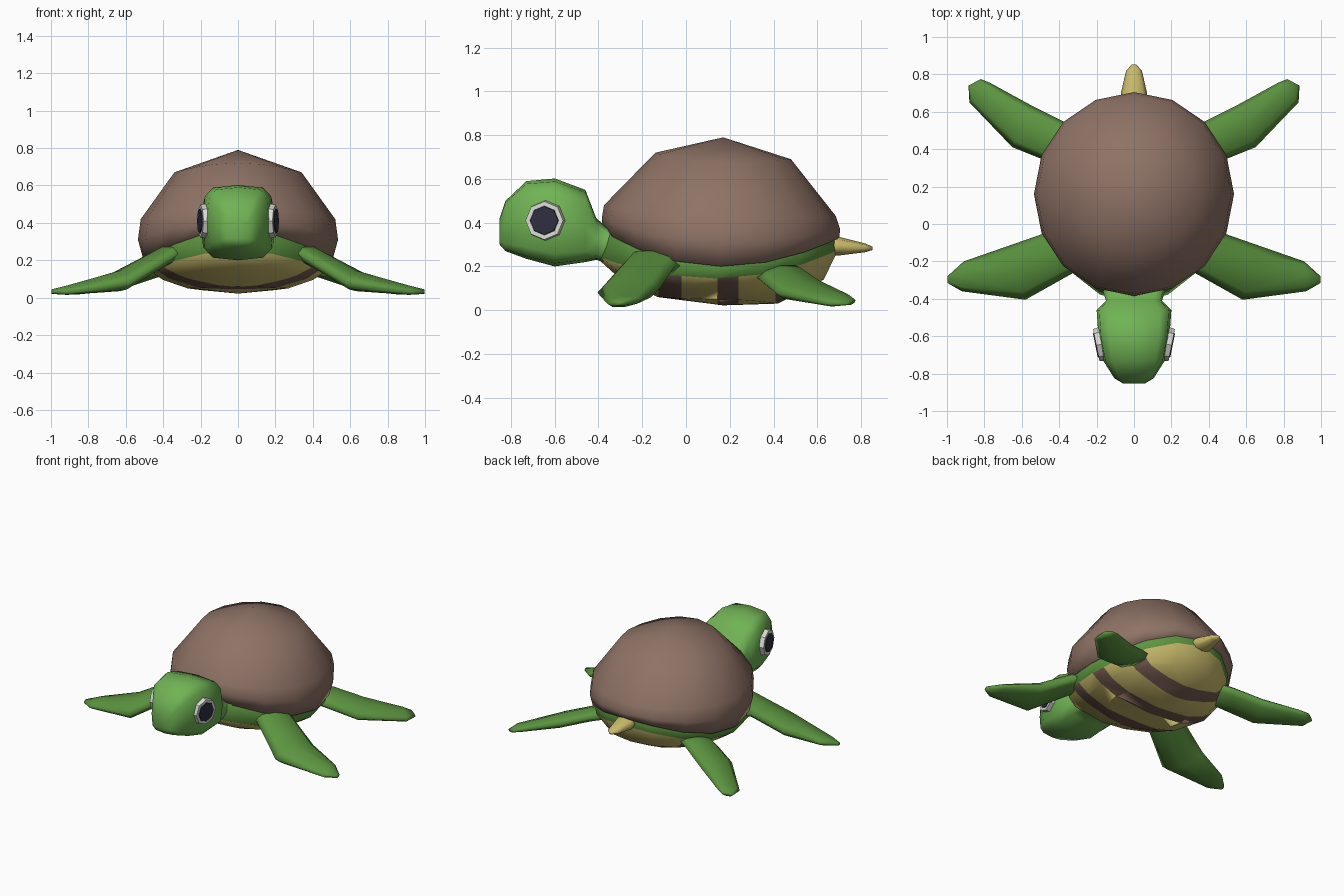
import bpy, bmesh
from math import cos, sin, pi, copysign
from mathutils import Vector

if "Cube" in bpy.data.objects:
    bpy.data.objects.remove(bpy.data.objects["Cube"])


def material(name, *srgb):
    col = [c / 12.92 if c < 0.04 else ((c + 0.055) / 1.055) ** 2.4 for c in srgb] + [1]
    m = bpy.data.materials.new(name)
    m.use_nodes = True
    m.diffuse_color = col
    node = m.node_tree.nodes["Principled BSDF"]
    node.inputs["Base Color"].default_value = col
    node.inputs["Roughness"].default_value = 0.8
    return m


SHELL = material("shell_brown", 0.56, 0.45, 0.40)
HEAD = material("head_green", 0.44, 0.70, 0.33)
SKIN = material("skin_green", 0.36, 0.58, 0.25)
BELLY = material("belly_yellow", 0.79, 0.73, 0.42)
STRIPE = material("stripe_brown", 0.45, 0.35, 0.31)
WHITE = material("eye_white", 0.86, 0.86, 0.84)
PUPIL = material("pupil_dark", 0.18, 0.18, 0.25)


def finish(name, bm, mats, smooth=True):
    bmesh.ops.recalc_face_normals(bm, faces=bm.faces)
    me = bpy.data.meshes.new(name)
    bm.to_mesh(me)
    bm.free()
    for m in mats:
        me.materials.append(m)
    if smooth:
        me.shade_smooth()
    ob = bpy.data.objects.new(name, me)
    bpy.context.collection.objects.link(ob)
    return ob


def loft(rings):
    """Skin a list of point rings and cap both ends."""
    bm = bmesh.new()
    rows = [[bm.verts.new(p) for p in ring] for ring in rings]
    n = len(rows[0])
    for a, b in zip(rows, rows[1:]):
        for i in range(n):
            j = (i + 1) % n
            bm.faces.new((a[i], a[j], b[j], b[i]))
    bm.faces.new(rows[0])
    bm.faces.new(rows[-1])
    bmesh.ops.remove_doubles(bm, verts=bm.verts, dist=0.0005)
    return bm


def saddle_ring(rx, y_front, y_back, z_side, z_front, z_back, n=16):
    """Oval ring whose front and back ends rise above its sides."""
    pts = []
    for i in range(n):
        c, s = cos(2 * pi * i / n), sin(2 * pi * i / n)
        end = z_back if s > 0 else z_front
        y = (y_front + y_back) / 2 + s * (y_back - y_front) / 2
        pts.append((rx * c, y, z_side + s * s * (end - z_side)))
    return pts


def box_ring(y, z_low, z_high, rx, power=0.5, n=12):
    """Rounded-square ring facing along y."""
    pts = []
    for i in range(n):
        c, s = cos(2 * pi * i / n), sin(2 * pi * i / n)
        x = copysign(abs(c) ** power, c) * rx
        z = copysign(abs(s) ** power, s) * (z_high - z_low) / 2
        pts.append((x, y, (z_low + z_high) / 2 + z))
    return pts


# Shell dome
finish("shell", loft([saddle_ring(*r) for r in (
    (0.505, -0.38, 0.70, 0.20, 0.36, 0.33),
    (0.535, -0.385, 0.705, 0.31, 0.42, 0.37),
    (0.52, -0.375, 0.685, 0.42, 0.48, 0.43),
    (0.34, -0.14, 0.48, 0.67, 0.72, 0.69),
    (0, 0.17, 0.17, 0.79, 0.79, 0.79))]), [SHELL])

# Body: green upper band, yellow belly with cross stripes
body = loft([saddle_ring(*r) for r in (
    (0.46, -0.36, 0.67, 0.28, 0.41, 0.38),
    (0.49, -0.385, 0.69, 0.20, 0.36, 0.33),
    (0.475, -0.42, 0.695, 0.145, 0.25, 0.275),
    (0.40, -0.32, 0.63, 0.095, 0.16, 0.14),
    (0.27, -0.13, 0.42, 0.05, 0.06, 0.03),
    (0, 0.17, 0.17, 0.022, 0.022, 0.022))])
body.faces.ensure_lookup_table()
skin = [f for f in body.faces if f.index < 32 or len(f.verts) > 4]
belly = [f for f in body.faces if f not in skin]
for f in belly:
    f.material_index = 1
stripes = ((-0.125, -0.02), (0.145, 0.24), (0.41, 0.50))
for y in [edge for s in stripes for edge in s]:
    faces = [f for f in body.faces if f.material_index == 1]
    geom = faces + list({e for f in faces for e in f.edges}) + list({v for f in faces for v in f.verts})
    bmesh.ops.bisect_plane(body, geom=geom, plane_co=(0, y, 0), plane_no=(0, 1, 0))
for f in body.faces:
    y = f.calc_center_median().y
    if f.material_index == 1 and any(a < y < b for a, b in stripes):
        f.material_index = 2
finish("body", body, [SKIN, BELLY, STRIPE])

# Head and neck
finish("head", loft([box_ring(*r) for r in (
    (-0.852, 0.30, 0.42, 0.06),
    (-0.825, 0.27, 0.50, 0.105),
    (-0.73, 0.235, 0.59, 0.165),
    (-0.60, 0.20, 0.602, 0.19),
    (-0.46, 0.22, 0.55, 0.20),
    (-0.41, 0.23, 0.42, 0.15),
    (-0.35, 0.21, 0.37, 0.17),
    (-0.22, 0.20, 0.34, 0.19))]), [HEAD])

# Tail
finish("tail", loft([box_ring(*r, 1, 8) for r in (
    (0.62, 0.25, 0.35, 0.075),
    (0.70, 0.25, 0.335, 0.07),
    (0.82, 0.265, 0.305, 0.042),
    (0.853, 0.275, 0.29, 0.012))]), [BELLY])

# Flippers: leading point, trailing point, half thickness
FRONT = (((0.25, -0.22, 0.26), (0.40, 0.02, 0.21), 0.05),
         ((0.34, -0.27, 0.23), (0.48, -0.05, 0.20), 0.055),
         ((0.58, -0.405, 0.08), (0.68, -0.12, 0.10), 0.055),
         ((0.92, -0.36, 0.03), (0.91, -0.20, 0.05), 0.025),
         ((0.998, -0.315, 0.03), (0.998, -0.28, 0.035), 0.012))
REAR = (((0.36, 0.30, 0.17), (0.28, 0.50, 0.19), 0.04),
        ((0.50, 0.35, 0.13), (0.38, 0.55, 0.17), 0.045),
        ((0.65, 0.41, 0.08), (0.56, 0.64, 0.11), 0.045),
        ((0.88, 0.65, 0.03), (0.77, 0.755, 0.06), 0.025),
        ((0.885, 0.74, 0.03), (0.82, 0.775, 0.045), 0.012))


def flipper(name, sections, side):
    rings = []
    for lead, trail, h in sections:
        a, b = Vector(lead), Vector(trail)
        ring = []
        for i in range(8):
            t = pi * i / 4
            p = (a + b) / 2 + (a - b) / 2 * cos(t) + Vector((0, 0, h * sin(t)))
            ring.append((p.x * side, p.y, p.z))
        rings.append(ring)
    finish(name, loft(rings), [SKIN])


def eye_disc(name, side, radius, offset, depth, mat):
    """Octagonal plate lying against the cheek."""
    normal = Vector((side, -0.2, 0)).normalized()
    bm = bmesh.new()
    bmesh.ops.create_cone(bm, cap_ends=True, segments=8, depth=depth,
                          radius1=radius, radius2=radius * 0.95)
    ob = finish(name, bm, [mat], smooth=False)
    ob.rotation_euler = normal.to_track_quat("Z", "Y").to_euler()
    ob.location = Vector((side * 0.187, -0.645, 0.41)) + normal * offset


for word, side in (("left", 1), ("right", -1)):
    flipper(word + "_front_flipper", FRONT, side)
    flipper(word + "_rear_flipper", REAR, side)
    eye_disc(word + "_eye", side, 0.092, 0, 0.03, WHITE)
    eye_disc(word + "_pupil", side, 0.068, 0.016, 0.008, PUPIL)
